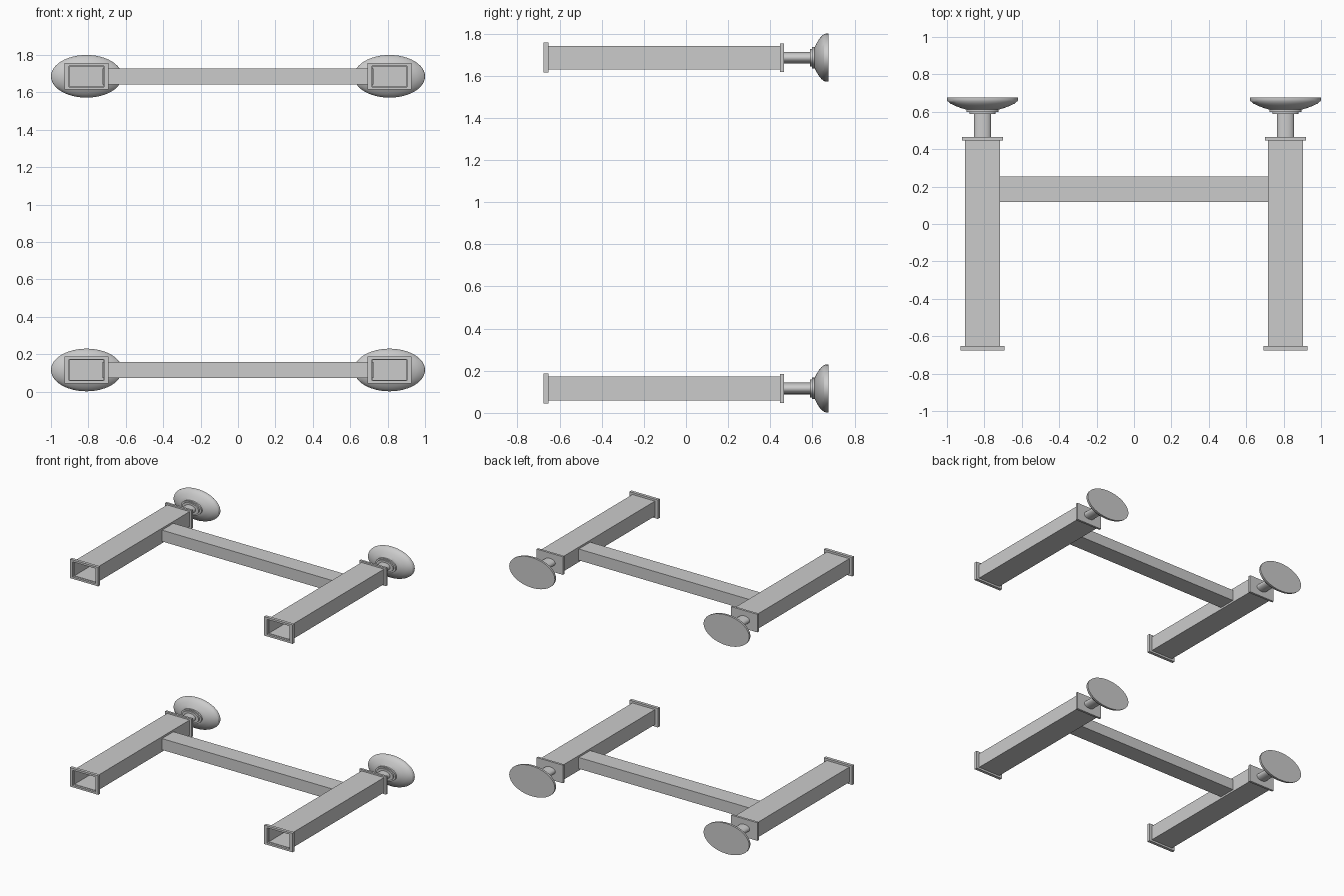
import bpy, bmesh, math

if "Cube" in bpy.data.objects:
    bpy.data.objects.remove(bpy.data.objects["Cube"])

HALF = 0.676                    # half of the overall depth
FLAT = 0.6                      # round parts are squashed in z
LEVELS = {"lower": 0.116, "upper": 1.686}
SIDES = {"left": -0.81, "right": 0.81}


def finish(bm, name, smooth=False):
    bmesh.ops.recalc_face_normals(bm, faces=bm.faces)
    me = bpy.data.meshes.new(name)
    bm.to_mesh(me)
    bm.free()
    ob = bpy.data.objects.new(name, me)
    bpy.context.collection.objects.link(ob)
    if smooth:
        bpy.ops.object.select_all(action='DESELECT')
        ob.select_set(True)
        bpy.context.view_layer.objects.active = ob
        bpy.ops.object.shade_smooth_by_angle(angle=math.radians(25))
    return ob


def box(name, x, y0, y1, z, w, h):
    bm = bmesh.new()
    bmesh.ops.create_cube(bm, size=1)
    for v in bm.verts:
        v.co = (x + v.co.x * w, (y0 + y1) / 2 + v.co.y * (y1 - y0), z + v.co.z * h)
    return finish(bm, name)


def frame(name, x, y0, y1, z, outer, inner):
    """Rectangular pipe along y, open at both ends."""
    bm = bmesh.new()
    loops = []
    for (w, h), y in ((outer, y0), (outer, y1), (inner, y1), (inner, y0)):
        loops.append([bm.verts.new((x + sx * w / 2, y, z + sz * h / 2))
                      for sx, sz in ((-1, -1), (1, -1), (1, 1), (-1, 1))])
    for k in range(4):
        a, b = loops[k], loops[(k + 1) % 4]
        for i in range(4):
            j = (i + 1) % 4
            bm.faces.new((a[i], a[j], b[j], b[i]))
    return finish(bm, name)


def lathe(name, x, z, profile, n=48):
    """Turn (radius, y) points about y and cap both ends."""
    bm = bmesh.new()
    rings = [[bm.verts.new((x + r * math.cos(2 * math.pi * i / n), y,
                            z + r * FLAT * math.sin(2 * math.pi * i / n)))
              for i in range(n)] for r, y in profile]
    for a, b in zip(rings, rings[1:]):
        for i in range(n):
            j = (i + 1) % n
            bm.faces.new((a[i], a[j], b[j], b[i]))
    bm.faces.new(rings[0])
    bm.faces.new(rings[-1])
    return finish(bm, name, True)


for level, z in LEVELS.items():
    # cross bar, its ends poke just inside the tubes
    box(f"{level}_cross_bar", 0, 0.118, 0.254, z, 1.45, 0.085)
    for side, x in SIDES.items():
        tag = f"{level}_{side}"
        # hollow tube, open front rim and closed back plate
        frame(f"{tag}_tube", x, -0.66, 0.45, z, (0.188, 0.113), (0.182, 0.107))
        frame(f"{tag}_front_rim", x, -HALF, -0.653, z, (0.236, 0.143), (0.188, 0.113))
        box(f"{tag}_back_plate", x, 0.447, 0.464, z, 0.22, 0.136)
        # plunger shaft with stepped collar
        lathe(f"{tag}_plunger", x, z, [
            (0.046, 0.46), (0.046, 0.588), (0.07, 0.588), (0.07, 0.599),
            (0.085, 0.599), (0.085, 0.613)])
        # domed pad with a flat outer face
        lathe(f"{tag}_pad", x, z, [
            (0.085, 0.611), (0.115, 0.620), (0.145, 0.631), (0.17, 0.643),
            (0.186, 0.656), (0.19, 0.665), (0.19, HALF)])
